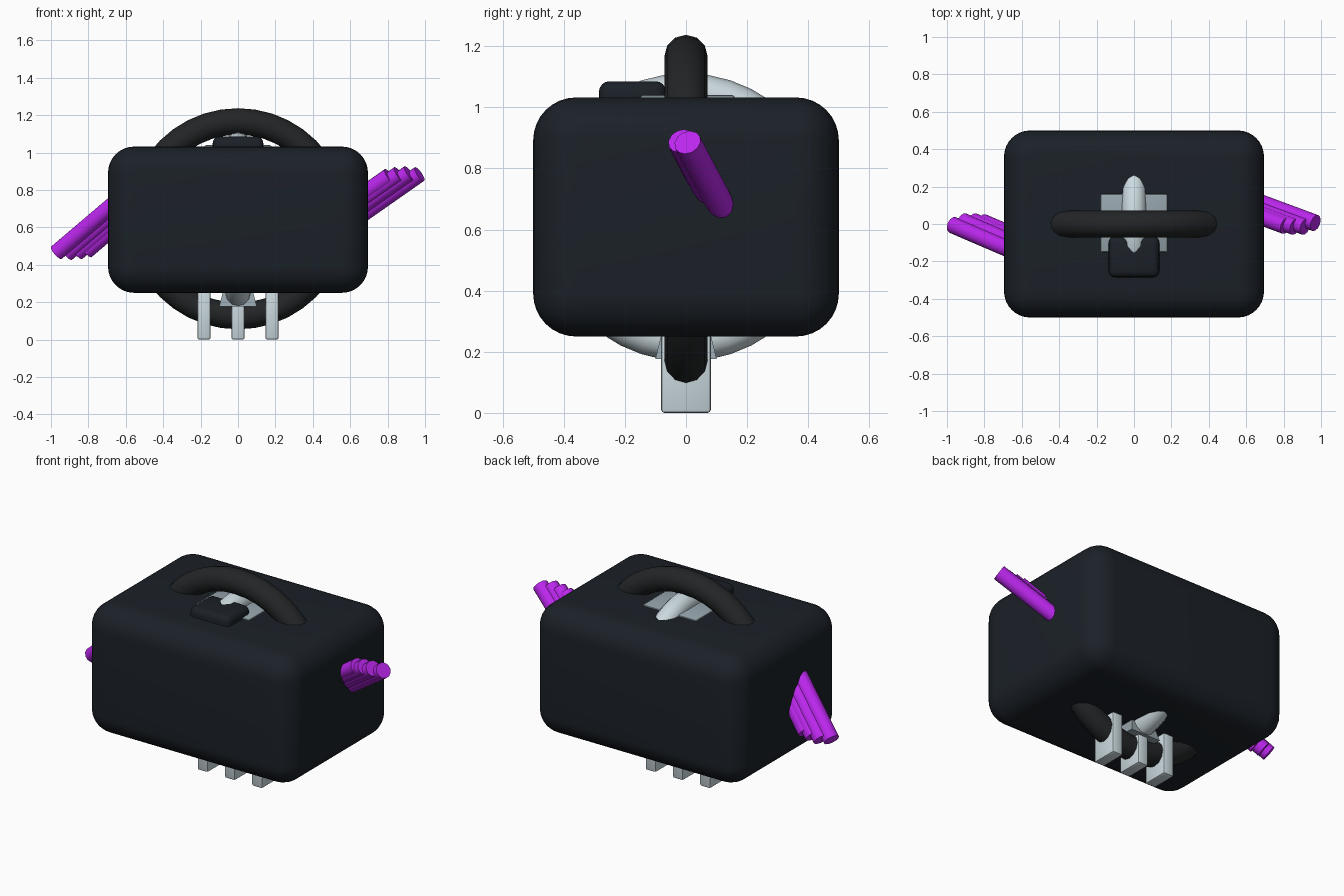
import bpy
from math import radians
from mathutils import Vector

if "Cube" in bpy.data.objects:
    bpy.data.objects.remove(bpy.data.objects["Cube"])


def material(name, r, g, b):
    m = bpy.data.materials.new(name)
    m.diffuse_color = (r, g, b, 1)
    m.use_nodes = True
    m.node_tree.nodes["Principled BSDF"].inputs["Base Color"].default_value = m.diffuse_color
    return m


SHELL = material("shell_dark", 0.011, 0.015, 0.021)
RUBBER = material("ring_dark", 0.016, 0.018, 0.019)
PALE = material("pale_metal", 0.60, 0.70, 0.74)
STEEL = material("steel", 0.30, 0.37, 0.41)
PURPLE = material("purple", 0.50, 0.02, 0.85)


def finish(name, mat):
    ob = bpy.context.object
    ob.name = name
    ob.data.materials.append(mat)
    bpy.ops.object.shade_smooth_by_angle(angle=radians(35))
    return ob


def box(name, lo, hi, mat, bevel, segments):
    lo, hi = Vector(lo), Vector(hi)
    bpy.ops.mesh.primitive_cube_add(size=1, location=(lo + hi) / 2)
    bpy.context.object.scale = hi - lo
    bpy.ops.object.transform_apply(location=False, rotation=False, scale=True)
    mod = bpy.context.object.modifiers.new("round", 'BEVEL')
    mod.width, mod.segments = bevel, segments
    bpy.ops.object.modifier_apply(modifier="round")
    return finish(name, mat)


def ring(name, z, major, minor, rot, mat):
    bpy.ops.mesh.primitive_torus_add(location=(0, 0, z), rotation=rot,
                                     major_radius=major, minor_radius=minor,
                                     major_segments=40, minor_segments=12)
    return finish(name, mat)


def rod(name, tip, direction, length, radius):
    tip, d = Vector(tip), Vector(direction).normalized()
    bpy.ops.mesh.primitive_cylinder_add(vertices=12, radius=radius, depth=length,
                                        location=tip - d * length / 2)
    bpy.context.object.rotation_euler = d.to_track_quat('Z', 'Y').to_euler()
    return finish(name, PURPLE)


# Main rounded case
box("case", (-0.695, -0.5, 0.25), (0.695, 0.5, 1.032), SHELL, 0.14, 8)

# Two crossing rings running through the case
ring("large_ring", 0.646, 0.52, 0.071, (radians(90), 0, 0), RUBBER)
ring("small_ring", 0.64, 0.405, 0.066, (0, radians(90), 0), PALE)

# Fittings on the top
box("top_plate", (-0.18, -0.15, 0.95), (0.18, 0.16, 1.04), STEEL, 0.01, 2)
box("top_block", (-0.135, -0.285, 0.95), (0.135, -0.065, 1.085), SHELL, 0.035, 4)

# Three feet and the flared collar under the case
for i, x in enumerate((-0.182, 0, 0.182)):
    box(f"foot_{i + 1}", (x - 0.035, -0.081, 0.005), (x + 0.035, 0.081, 0.3), PALE, 0.01, 2)
    bpy.context.object.location.z -= 0.005
bpy.ops.mesh.primitive_cone_add(vertices=4, radius1=0.142, radius2=0.1, depth=0.12,
                                location=(0, 0, 0.236), rotation=(0, 0, radians(45)))
finish("collar", STEEL)

# Staggered rod bundles, the left one point-mirrored from the right
tips = ((0.97, 0.005, 0.885), (0.915, -0.015, 0.89), (0.86, -0.015, 0.885),
        (0.81, -0.01, 0.875))
centre = Vector((0, 0, 0.675))
for i, tip in enumerate(tips):
    rod(f"right_rod_{i + 1}", tip, (1, -0.37, 0.70), 0.55, 0.045)
    rod(f"left_rod_{i + 1}", 2 * centre - Vector(tip), (-1, 0.43, -0.85), 0.6, 0.045)
